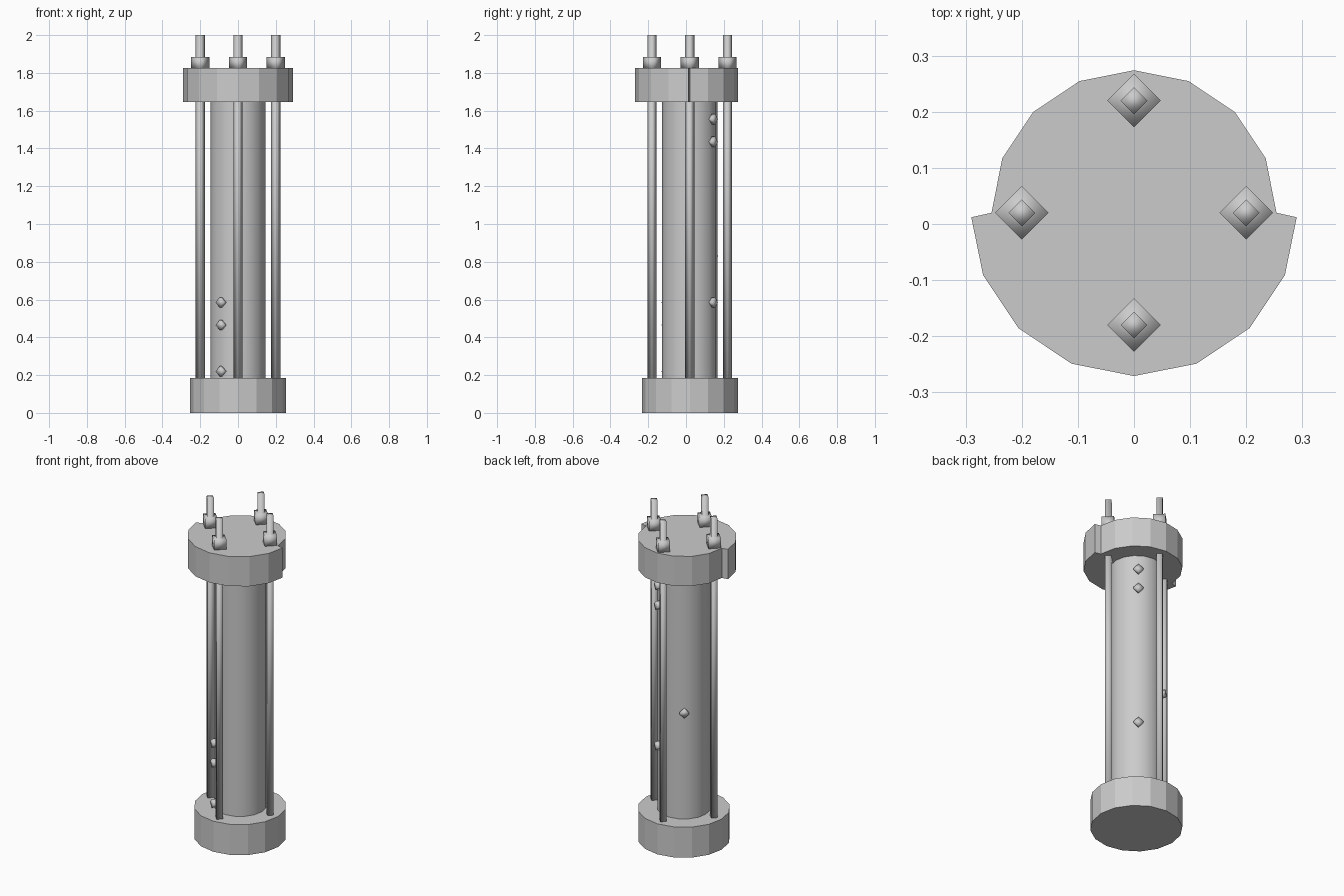
import bpy
import bmesh
from math import cos, sin, pi, tau
from mathutils import Matrix, Vector

cube = bpy.data.objects.get("Cube")
if cube:
    bpy.data.objects.remove(cube)

AXIS = Vector((0, 0.02, 0))

grey = bpy.data.materials.new("plain grey")
grey.use_nodes = True
grey.diffuse_color = (0.6, 0.6, 0.6, 1)
grey.node_tree.nodes["Principled BSDF"].inputs["Base Color"].default_value = (0.6, 0.6, 0.6, 1)


def prism(name, outline, z0, z1, smooth=False, matrix=Matrix()):
    """Extrude a closed outline from z0 to z1."""
    bm = bmesh.new()
    low = bm.faces.new([bm.verts.new((x, y, z0)) for x, y in outline])
    top = bmesh.ops.extrude_face_region(bm, geom=[low])["geom"]
    bmesh.ops.translate(bm, vec=(0, 0, z1 - z0),
                        verts=[v for v in top if isinstance(v, bmesh.types.BMVert)])
    bmesh.ops.recalc_face_normals(bm, faces=bm.faces)
    for face in bm.faces:
        face.smooth = smooth and len(face.verts) == 4
    bm.transform(matrix)
    mesh = bpy.data.meshes.new(name)
    bm.to_mesh(mesh)
    bm.free()
    mesh.materials.append(grey)
    obj = bpy.data.objects.new(name, mesh)
    bpy.context.collection.objects.link(obj)
    return obj


def ring(radius, sides, centre=AXIS):
    return [(centre.x + radius * cos(tau * i / sides),
             centre.y + radius * sin(tau * i / sides)) for i in range(sides)]


# Base and central tube
prism("base", ring(0.254, 16), 0, 0.185)
tube = prism("tube", ring(0.146, 16), 0.17, 1.7)
for face in tube.data.polygons:
    face.use_smooth = len(face.vertices) == 4

# Cap: narrow back half, wider front half
back = [(0.254 * cos(pi * i / 8), 0.02 + 0.254 * sin(pi * i / 8)) for i in range(9)]
front = [(0.291 * cos(pi + pi * i / 8), 0.02 + 0.291 * sin(pi + pi * i / 8)) for i in range(1, 8)]
prism("cap", back + [(-0.29, 0.012)] + front + [(0.29, 0.012)], 1.645, 1.825)

# Four tie rods with nuts
for i, side in enumerate(("left", "back", "right", "front")):
    spot = AXIS + 0.2 * Vector((cos(pi * i / 2), sin(pi * i / 2), 0))
    prism(side + "_rod", ring(0.024, 4, spot), 0.17, 2, True)
    prism(side + "_nut", ring(0.048, 4, spot), 1.82, 1.885, True)

# Small knobs pointing out of the tube
knobs = {"front_right": (-1, -1, (0.22, 0.465, 0.585)),
         "back_left": (1, 1, (0.585, 1.435, 1.555)),
         "back_right": (-1, 1, (0.83,))}
for label, (sx, sy, heights) in knobs.items():
    out = Vector((sx * 0.088, sy * 0.122, 0))
    turn = out.to_track_quat('Z', 'Y').to_matrix().to_4x4()
    for n, z in enumerate(heights):
        place = Matrix.Translation(AXIS + out + Vector((0, 0, z))) @ turn
        prism(f"{label}_knob_{n + 1}", ring(0.027, 4, Vector()), -0.015, 0.015, True, place)
